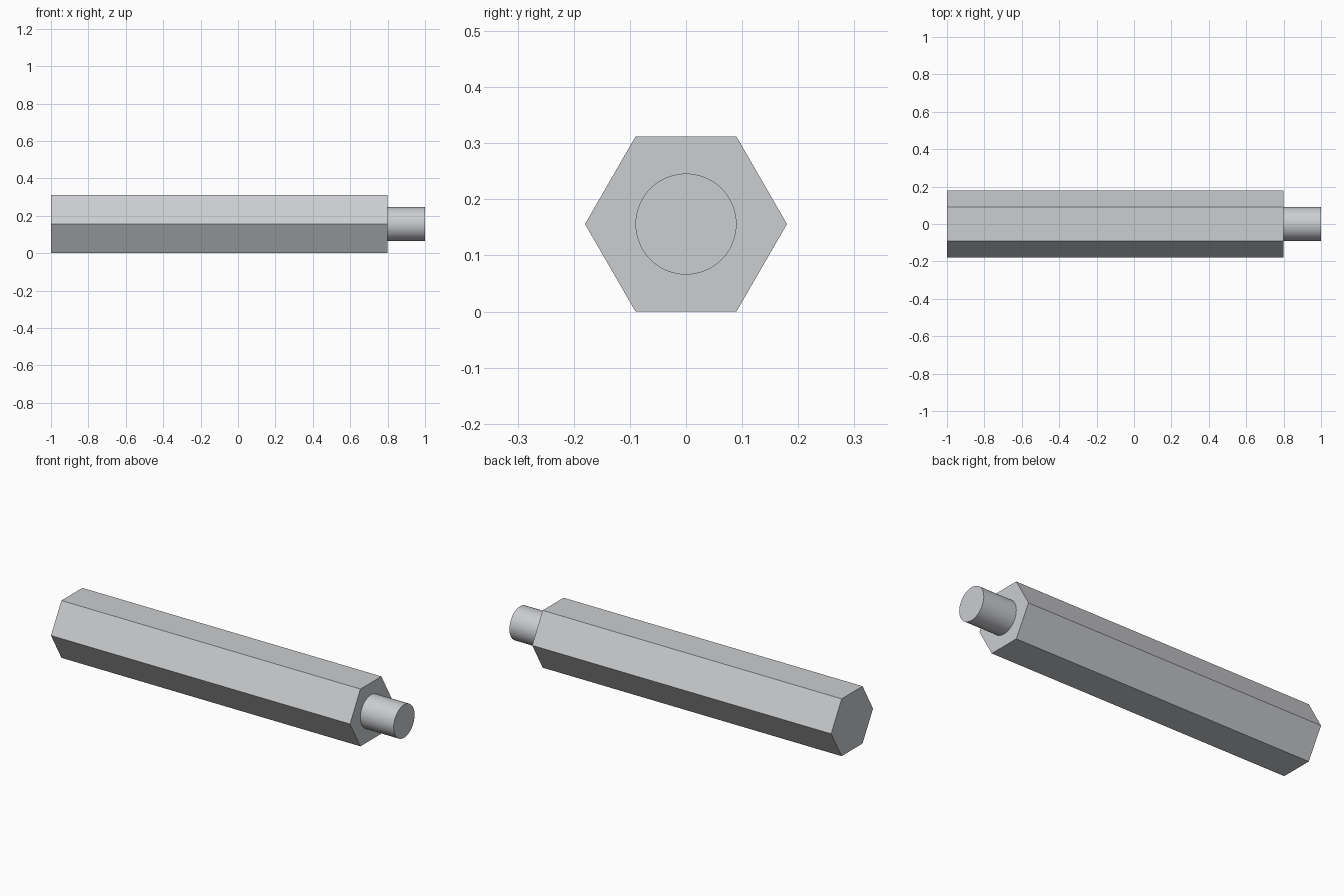
import bpy
import bmesh
from math import cos, sin, pi, radians
from mathutils import Vector

cube = bpy.data.objects.get("Cube")
if cube:
    bpy.data.objects.remove(cube, do_unlink=True)

RADIUS = 0.18
AXIS_Z = RADIUS * sin(pi / 3)

# Single metal colour
metal = bpy.data.materials.new("light grey metal")
metal.use_nodes = True
colour = (0.6, 0.61, 0.63, 1)
metal.diffuse_color = colour
metal.node_tree.nodes["Principled BSDF"].inputs["Base Color"].default_value = colour


def bar(name, sides, radius, x_start, x_end):
    """Closed prism along x, with its first corner towards +y."""
    bm = bmesh.new()
    ring = [bm.verts.new((x_start, radius * cos(2 * pi * i / sides),
                          AXIS_Z + radius * sin(2 * pi * i / sides)))
            for i in range(sides)]
    cap = bm.faces.new(ring)
    end = bmesh.ops.extrude_face_region(bm, geom=[cap], use_keep_orig=True)
    moved = [g for g in end["geom"] if isinstance(g, bmesh.types.BMVert)]
    bmesh.ops.translate(bm, verts=moved, vec=Vector((x_end - x_start, 0, 0)))
    bmesh.ops.recalc_face_normals(bm, faces=bm.faces)
    mesh = bpy.data.meshes.new(name)
    bm.to_mesh(mesh)
    bm.free()
    mesh.materials.append(metal)
    obj = bpy.data.objects.new(name, mesh)
    bpy.context.collection.objects.link(obj)
    return obj


# Hexagonal body, flats at top and bottom
bar("hex_body", 6, RADIUS, -1, 0.8)

# Round stud on the right-hand end
stud = bar("round_stud", 64, 0.09, 0.8, 1)
bpy.ops.object.select_all(action="DESELECT")
stud.select_set(True)
bpy.context.view_layer.objects.active = stud
bpy.ops.object.shade_smooth_by_angle(angle=radians(30))
